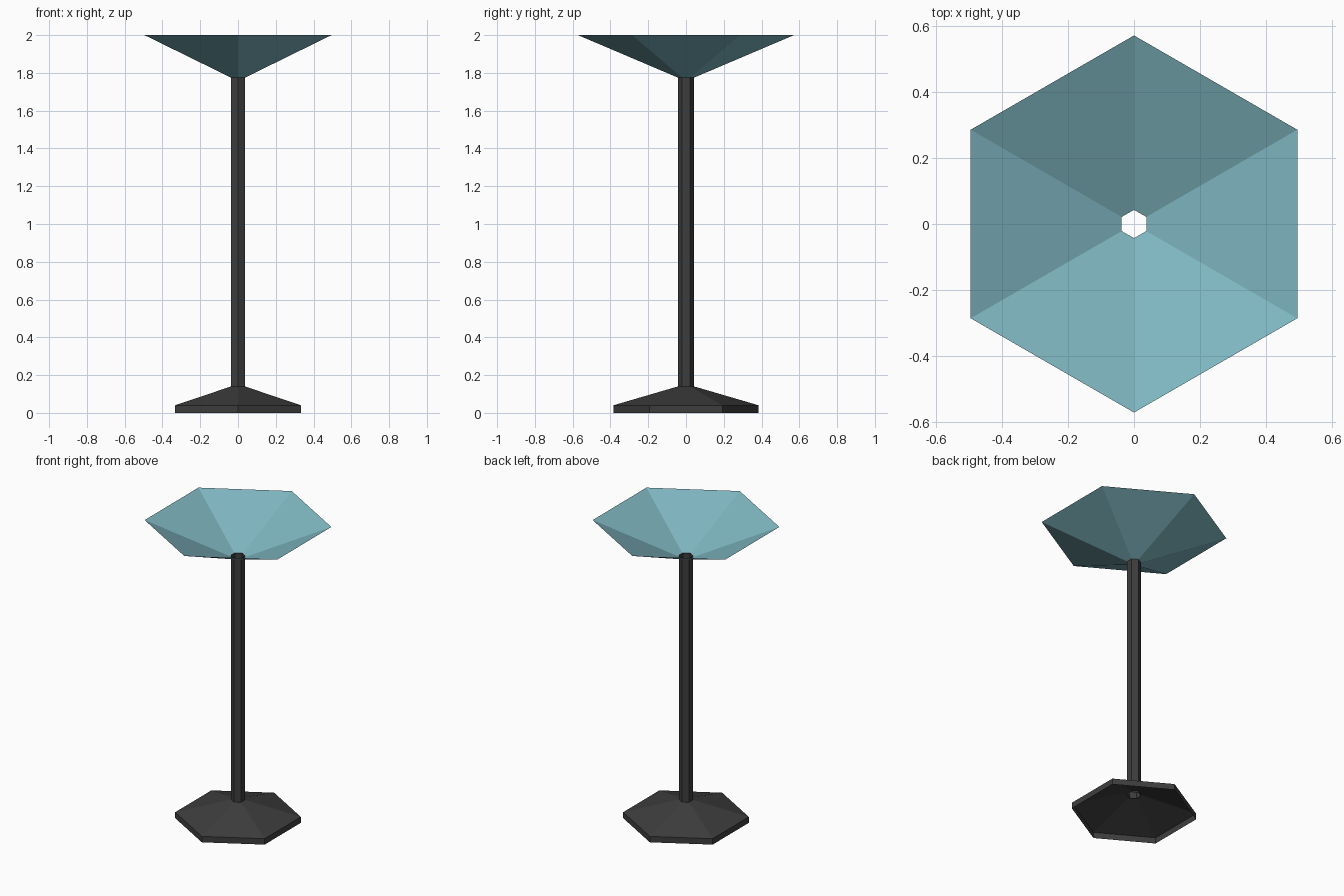
import bpy, bmesh, math

if "Cube" in bpy.data.objects:
    bpy.data.objects.remove(bpy.data.objects["Cube"])

SIDES = 6


def material(name, rgb):
    m = bpy.data.materials.new(name)
    m.diffuse_color = (*rgb, 1)
    m.use_nodes = True
    m.node_tree.nodes["Principled BSDF"].inputs["Base Color"].default_value = m.diffuse_color
    return m


def hex_shell(name, profile, mat, inward=False):
    """Open six-sided shell through (radius, z) rings, corners on the y axis."""
    bm = bmesh.new()
    rings = []
    for r, z in profile:
        ring = []
        for i in range(SIDES):
            a = math.pi / 2 + i * 2 * math.pi / SIDES
            ring.append(bm.verts.new((r * math.cos(a), r * math.sin(a), z)))
        rings.append(ring)
    for low, high in zip(rings, rings[1:]):
        for i in range(SIDES):
            j = (i + 1) % SIDES
            bm.faces.new((low[i], low[j], high[j], high[i]))
    if inward:
        bmesh.ops.reverse_faces(bm, faces=bm.faces[:])
    me = bpy.data.meshes.new(name)
    bm.to_mesh(me)
    bm.free()
    me.materials.append(mat)
    ob = bpy.data.objects.new(name, me)
    bpy.context.collection.objects.link(ob)
    return ob


black = material("dark metal", (0.048, 0.048, 0.048))
teal = material("teal shade", (0.21, 0.47, 0.53))

# Hollow flared foot, open underneath
hex_shell("base", [(0.385, 0.0), (0.385, 0.04), (0.043, 0.14)], black)
# Open tube pole
hex_shell("pole", [(0.043, 0.13), (0.043, 1.785)], black)
# Thin funnel shade, open at the top
hex_shell("shade", [(0.043, 1.775), (0.572, 2.0)], teal, inward=True)
